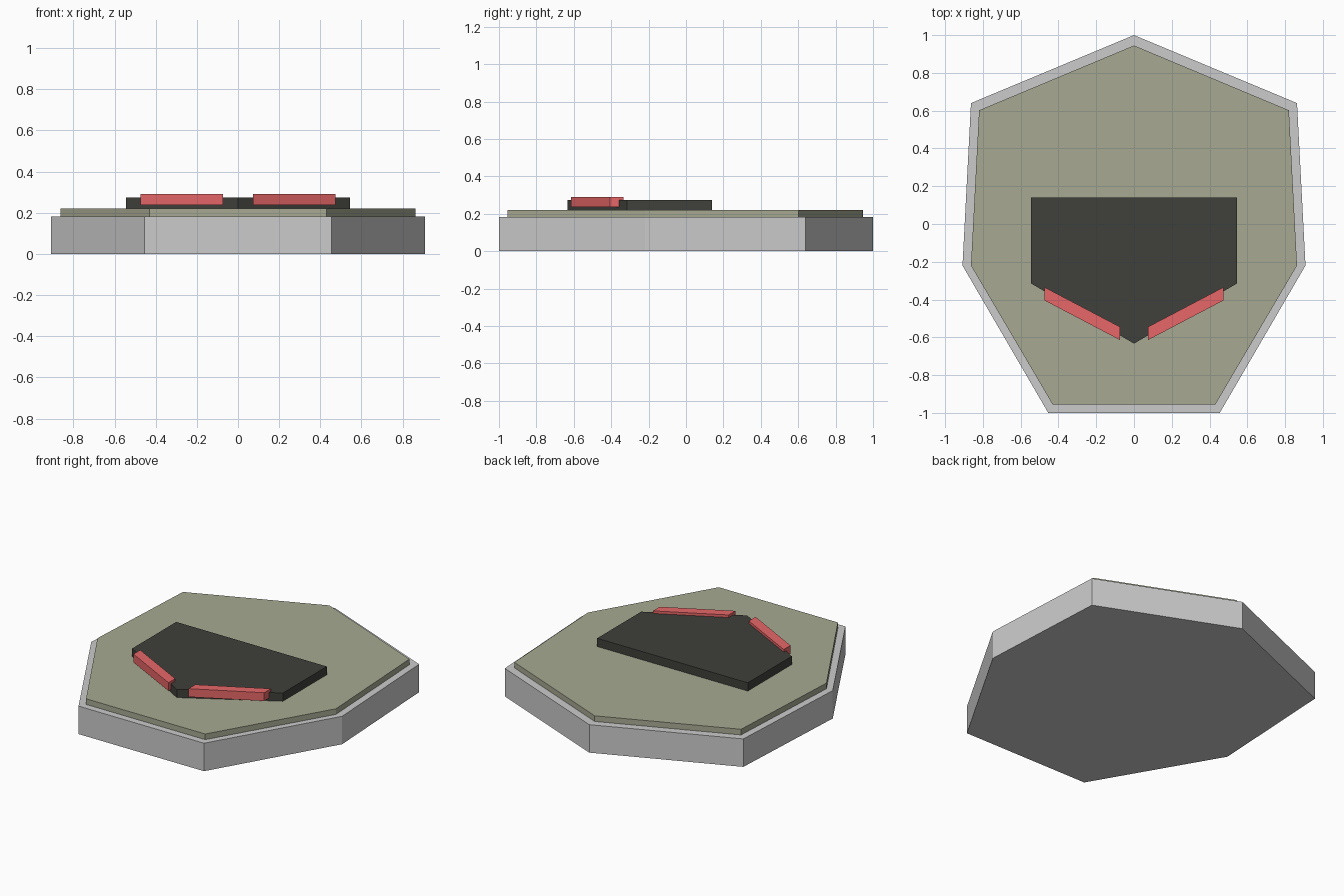
import bpy
import bmesh

if "Cube" in bpy.data.objects:
    bpy.data.objects.remove(bpy.data.objects["Cube"])


def material(name, rgb):
    m = bpy.data.materials.new(name)
    m.diffuse_color = (*rgb, 1)
    m.use_nodes = True
    m.node_tree.nodes["Principled BSDF"].inputs["Base Color"].default_value = m.diffuse_color
    return m


def slab(name, outline, z0, z1, mat=None):
    """Extrude a flat outline from z0 up to z1."""
    bm = bmesh.new()
    face = bm.faces.new([bm.verts.new((x, y, z0)) for x, y in outline])
    top = bmesh.ops.extrude_face_region(bm, geom=[face])["geom"]
    moved = [g for g in top if isinstance(g, bmesh.types.BMVert)]
    bmesh.ops.translate(bm, verts=moved, vec=(0, 0, z1 - z0))
    bmesh.ops.recalc_face_normals(bm, faces=bm.faces)
    mesh = bpy.data.meshes.new(name)
    bm.to_mesh(mesh)
    bm.free()
    obj = bpy.data.objects.new(name, mesh)
    bpy.context.collection.objects.link(obj)
    if mat:
        mesh.materials.append(mat)
    return obj


def mirrored(half):
    """Complete a right-hand half outline across x = 0."""
    return half + [(-x, y) for x, y in reversed(half) if x > 0]


olive = material("olive", (0.39, 0.40, 0.29))
dark = material("dark", (0.05, 0.052, 0.043))
red = material("red", (0.8, 0.135, 0.14))

# Seven-sided base and the inset plate on top of it
slab("base", mirrored([(0, 1.0), (0.863, 0.64), (0.908, -0.22), (0.454, -1.0)]), 0, 0.183)
slab("top_plate", mirrored([(0, 0.945), (0.82, 0.602), (0.863, -0.22), (0.431, -0.955)]),
     0.183, 0.22, olive)

# Dark pointed panel
slab("panel", mirrored([(0.545, 0.14), (0.545, -0.315), (0, -0.633)]), 0.22, 0.274, dark)

# Red bars along the two slanted panel edges
for side, s in (("right", 1), ("left", -1)):
    bar = [(0.473, -0.335), (0.473, -0.405), (0.073, -0.615), (0.073, -0.545)]
    slab(f"{side}_light_bar", [(s * x, y) for x, y in bar], 0.237, 0.291, red)
